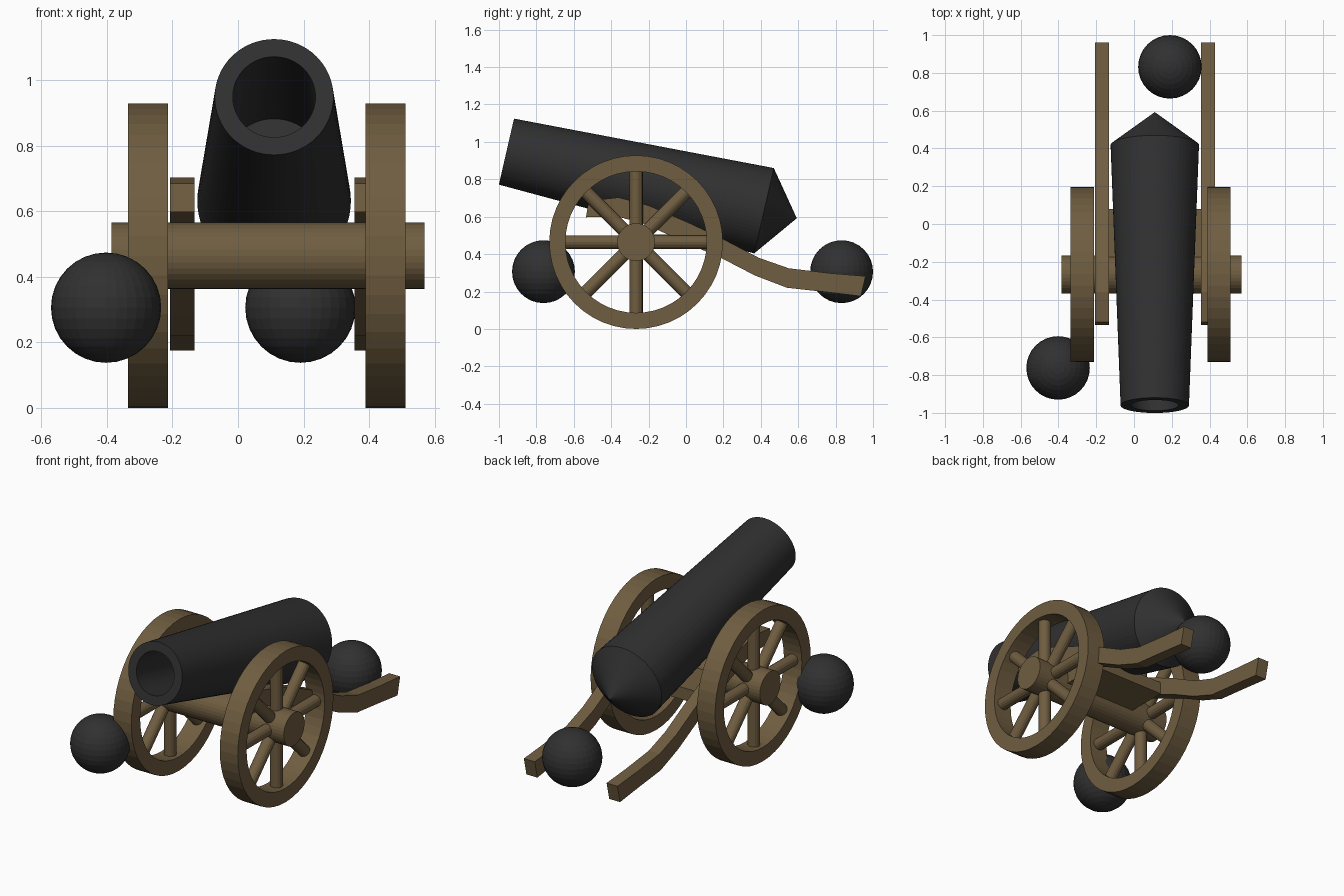
import bpy, bmesh, math
from mathutils import Matrix, Vector

cube = bpy.data.objects.get("Cube")
if cube:
    bpy.data.objects.remove(cube)


def material(name, rgb):
    m = bpy.data.materials.new(name)
    m.use_nodes = True
    m.diffuse_color = (*rgb, 1)
    m.node_tree.nodes["Principled BSDF"].inputs["Base Color"].default_value = (*rgb, 1)
    return m


IRON = material("dark_iron", (0.03, 0.03, 0.031))
WOOD = material("brown_wood", (0.16, 0.11, 0.052))


def finish(name, bm, mat, matrix=Matrix()):
    bmesh.ops.recalc_face_normals(bm, faces=bm.faces)
    mesh = bpy.data.meshes.new(name)
    bm.to_mesh(mesh)
    bm.free()
    mesh.materials.append(mat)
    ob = bpy.data.objects.new(name, mesh)
    ob.matrix_world = matrix
    bpy.context.collection.objects.link(ob)
    return ob


def along(start, direction):
    """Matrix placing local z along a direction."""
    turn = Vector(direction).to_track_quat('Z', 'Y').to_matrix().to_4x4()
    return Matrix.Translation(start) @ turn


def lathe(name, profile, sides, mat, matrix, closed=False):
    """Revolve (radius, height) points around local z."""
    bm = bmesh.new()
    rings = []
    for r, h in profile:
        if r == 0:
            rings.append([bm.verts.new((0, 0, h))] * sides)
        else:
            rings.append([bm.verts.new((r * math.cos(a), r * math.sin(a), h))
                          for a in (math.tau * i / sides for i in range(sides))])
    pairs = list(zip(rings, rings[1:]))
    if closed:
        pairs.append((rings[-1], rings[0]))
    for a, b in pairs:
        for i in range(sides):
            j = (i + 1) % sides
            bm.faces.new(list(dict.fromkeys((a[i], a[j], b[j], b[i]))))
    return finish(name, bm, mat, matrix)


def rod(name, start, end, radius, sides):
    start, end = Vector(start), Vector(end)
    length = (end - start).length
    return lathe(name, [(0, 0), (radius, 0), (radius, length), (0, length)],
                 sides, WOOD, along(start, end - start))


# Barrel with hollow bore and pointed breech
muzzle, breech = Vector((0.11, -0.96, 0.948)), Vector((0.11, 0.417, 0.632))
length = (breech - muzzle).length
lathe("barrel", [(0, 0.95), (0.15, 0.95), (0.126, 0), (0.181, 0),
                 (0.234, length), (0, length + 0.18)],
      64, IRON, along(muzzle, breech - muzzle))

# Axle, whose ends are the wheel hubs
AXLE_Y, AXLE_Z = -0.267, 0.464
rod("axle", (-0.385, AXLE_Y, AXLE_Z), (0.568, AXLE_Y, AXLE_Z), 0.101, 32)

# Wheels with four full-width spoke bars each
for side, x in (("right", -0.274), ("left", 0.449)):
    half = 0.061
    lathe(side + "_wheel_rim", [(0.464, -half), (0.464, half), (0.378, half), (0.378, -half)],
          48, WOOD, along((x, AXLE_Y, AXLE_Z), (1, 0, 0)), closed=True)
    hub = Vector((x, AXLE_Y, AXLE_Z))
    for i in range(4):
        a = math.pi * i / 4
        reach = Vector((0, math.cos(a), math.sin(a))) * 0.39
        rod(f"{side}_spoke_{i + 1}", hub - reach, hub + reach, 0.036, 16)

# Curved trail beams
TOP = [(-0.52, 0.685), (-0.36, 0.703), (-0.2, 0.66), (0.02, 0.565), (0.19, 0.485),
       (0.39, 0.38), (0.55, 0.324), (0.77, 0.298), (0.96, 0.282)]
BOTTOM = [(-0.535, 0.597), (-0.36, 0.6), (-0.22, 0.56), (-0.01, 0.465), (0.19, 0.378),
          (0.37, 0.285), (0.54, 0.22), (0.76, 0.196), (0.935, 0.175)]
for side, x in (("right", -0.17), ("left", 0.392)):
    bm = bmesh.new()
    sections = [[bm.verts.new((x + dx, *p)) for dx, p in
                 ((-0.037, t), (0.037, t), (0.037, b), (-0.037, b))]
                for t, b in zip(TOP, BOTTOM)]
    for a, b in zip(sections, sections[1:]):
        for i in range(4):
            j = (i + 1) % 4
            bm.faces.new((a[i], a[j], b[j], b[i]))
    bm.faces.new(sections[0])
    bm.faces.new(sections[-1])
    finish(side + "_trail_beam", bm, WOOD)

# Cross board joining the beams behind the axle
bm = bmesh.new()
bmesh.ops.create_cube(bm, size=1)
bmesh.ops.scale(bm, vec=(0.49, 0.35, 0.075), verts=bm.verts)
finish("cross_board", bm, WOOD, Matrix.Translation((0.111, -0.095, 0.468)))

# Cannonballs
for name, spot in (("front_ball", (-0.402, -0.762, 0.306)), ("back_ball", (0.19, 0.832, 0.306))):
    bm = bmesh.new()
    bmesh.ops.create_uvsphere(bm, u_segments=32, v_segments=16, radius=0.168)
    finish(name, bm, IRON, Matrix.Translation(spot))
